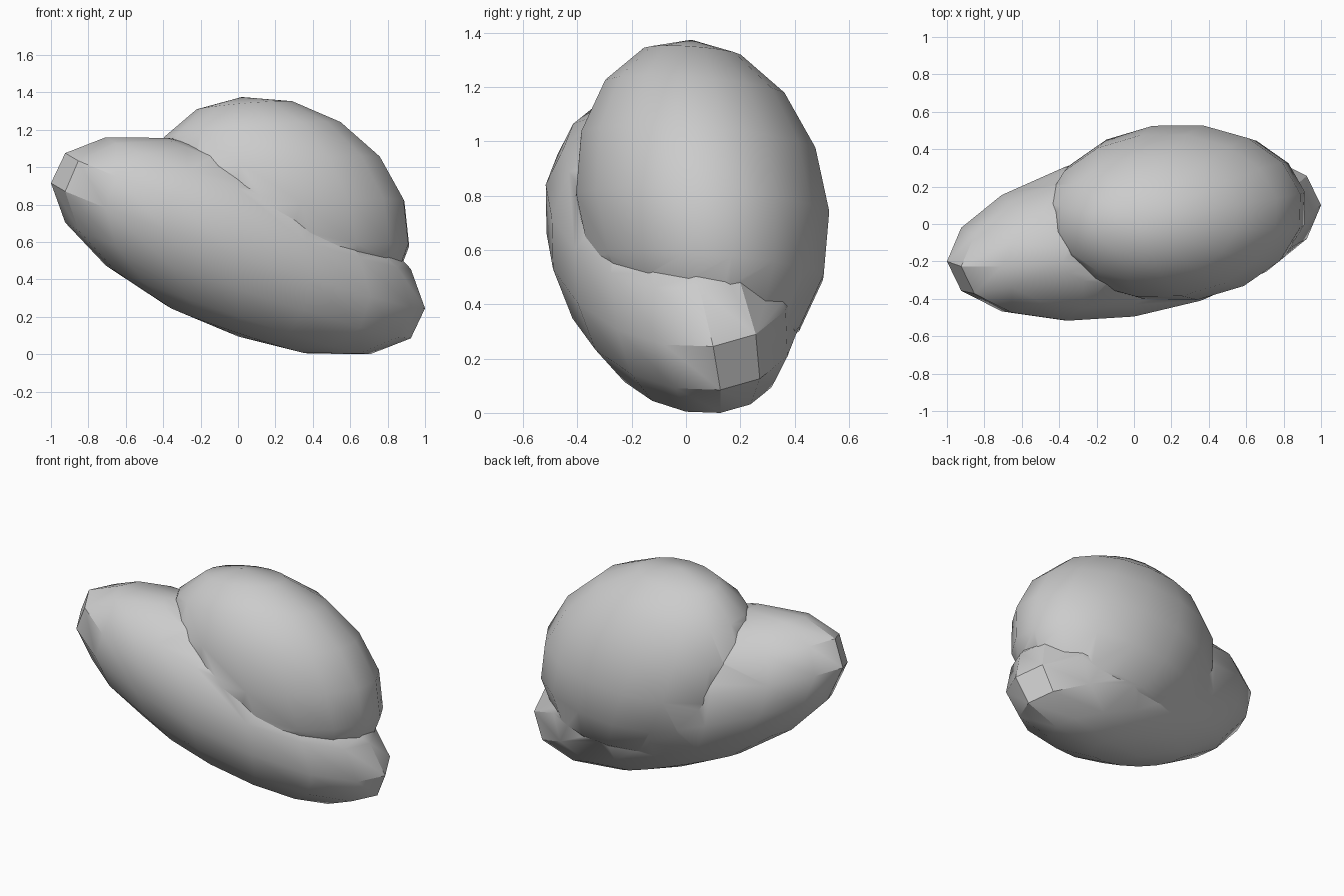
import bpy
from mathutils import Matrix, Vector

cube = bpy.data.objects.get("Cube")
if cube:
    bpy.data.objects.remove(cube)

stone = bpy.data.materials.new("stone_grey")
stone.use_nodes = True
GREY = (0.6, 0.6, 0.6, 1)
stone.diffuse_color = GREY
stone.node_tree.nodes["Principled BSDF"].inputs["Base Color"].default_value = GREY


def boulder(name, centre, side, depth, pole):
    """Low-poly ball skewed so its three axes follow the given vectors."""
    bpy.ops.mesh.primitive_uv_sphere_add(segments=16, ring_count=8, radius=1)
    ob = bpy.context.object
    ob.name = name
    axes = Matrix((side, depth, pole)).transposed().to_4x4()
    ob.data.transform(Matrix.Translation(Vector(centre)) @ axes)
    ob.data.materials.append(stone)
    return ob


# Long leaning lower stone and the rounder stone resting on it
lower = boulder("lower_stone", (0, -0.05, 0.595),
                (1, 0.15, -0.335), (0, 0.44, 0.05), (0, -0.1, 0.485))
upper = boulder("upper_stone", (0.22, 0.06, 0.78),
                (0.67, 0.1, 0.05), (-0.12, 0.465, -0.045), (-0.2, -0.04, 0.61))

# Fuse the two into one rock
bpy.ops.object.select_all(action='DESELECT')
lower.select_set(True)
bpy.context.view_layer.objects.active = lower
fuse = lower.modifiers.new("fuse", 'BOOLEAN')
fuse.operation = 'UNION'
fuse.solver = 'EXACT'
fuse.object = upper
bpy.ops.object.modifier_apply(modifier=fuse.name)
bpy.data.objects.remove(upper)
lower.name = "rock"

# Rest the rock on the ground and soften the broad faces
base = min(v.co.z for v in lower.data.vertices)
lower.data.transform(Matrix.Translation((0, 0, -base)))
bpy.ops.object.shade_smooth_by_angle(angle=0.5236)
